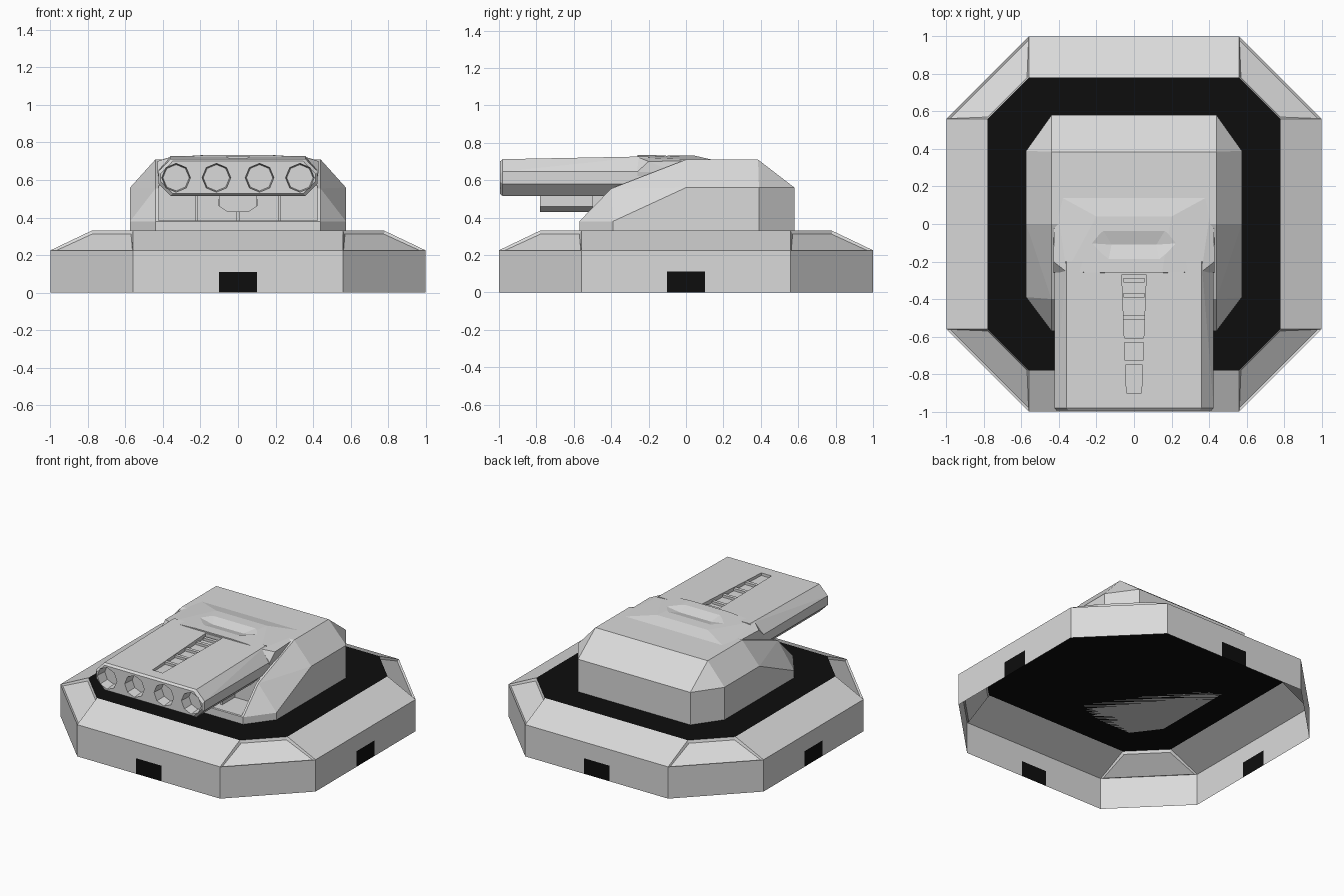
import bpy, bmesh
from math import pi
from mathutils import Matrix, Vector

cube = bpy.data.objects.get("Cube")
if cube:
    bpy.data.objects.remove(cube)


def make_material(name, value):
    mat = bpy.data.materials.new(name)
    mat.use_nodes = True
    colour = (value, value, value, 1)
    mat.diffuse_color = colour
    mat.node_tree.nodes["Principled BSDF"].inputs["Base Color"].default_value = colour
    return mat


GREY = make_material("light_grey", 0.7)
BLACK = make_material("black", 0.004)


def finish(bm, name):
    mesh = bpy.data.meshes.new(name)
    bm.to_mesh(mesh)
    bm.free()
    mesh.materials.append(GREY)
    mesh.materials.append(BLACK)
    obj = bpy.data.objects.new(name, mesh)
    bpy.context.collection.objects.link(obj)
    return obj


def hull(name, points, mirror=True):
    """Flat-sided solid around points, mirrored across x."""
    pts = {tuple(p) for p in points}
    if mirror:
        pts |= {(-x, y, z) for x, y, z in pts}
    bm = bmesh.new()
    verts = [bm.verts.new(p) for p in sorted(pts)]
    res = bmesh.ops.convex_hull(bm, input=verts)
    spare = {g for g in res["geom_interior"] + res["geom_unused"]
             if isinstance(g, bmesh.types.BMVert)}
    bmesh.ops.delete(bm, geom=list(spare), context='VERTS')
    bmesh.ops.dissolve_limit(bm, angle_limit=0.01, verts=bm.verts[:], edges=bm.edges[:])
    bmesh.ops.recalc_face_normals(bm, faces=bm.faces[:])
    return finish(bm, name)


def box(name, x0, x1, y0, y1, z0, z1):
    return hull(name, [(x, y, z) for x in (x0, x1) for y in (y0, y1) for z in (z0, z1)], False)


def cut(obj, cutter):
    cutter.hide_render = True
    mod = obj.modifiers.new("cut", 'BOOLEAN')
    mod.operation = 'DIFFERENCE'
    mod.solver = 'EXACT'
    mod.object = cutter
    bpy.context.view_layer.objects.active = obj
    bpy.ops.object.modifier_apply(modifier=mod.name)
    bpy.data.objects.remove(cutter)


# Base: open octagonal shell with sloped rim, black deck and four black hatches
def octagon(a, b, z):
    xy = [(-b, -a), (b, -a), (a, -b), (a, b), (b, a), (-b, a), (-a, b), (-a, -b)]
    return [Vector((x, y, z)) for x, y in xy]


bm = bmesh.new()


def face(points, mat=0):
    f = bm.faces.new([bm.verts.new(p) for p in points])
    f.material_index = mat
    return f


low, high = octagon(1, 0.56, 0), octagon(1, 0.56, 0.225)
deck = octagon(0.78, 0.56, 0.33)
corners = []
for i in range(8):
    j = (i + 1) % 8
    rim = face([high[i], high[j], deck[j], deck[i]])
    if i % 2:
        corners.append(rim)
        face([low[i], low[j], high[j], high[i]])
        continue
    steps = (0, 0.41, 0.59, 1)
    bottom = [low[i].lerp(low[j], t) for t in steps]
    top = [high[i].lerp(high[j], t) for t in steps]
    for k in (0, 2):
        face([bottom[k], bottom[k + 1], top[k + 1], top[k]])
    mid = [bottom[k].lerp(top[k], 0.49) for k in (1, 2)]
    face([bottom[1], bottom[2], mid[1], mid[0]], 1)
    face([mid[0], mid[1], top[2], top[1]])
face(deck, 1)
bm.normal_update()
bmesh.ops.inset_individual(bm, faces=corners, thickness=0.018, depth=-0.012)
bmesh.ops.remove_doubles(bm, verts=bm.verts[:], dist=0.0005)
finish(bm, "octagonal_base")

# Turret: middle profile joined to shorter side cheeks
middle = [(-0.57, 0.33), (-0.57, 0.38), (-0.4, 0.555), (0, 0.71),
          (0.385, 0.71), (0.58, 0.56), (0.58, 0.33)]
side = [(-0.39, 0.33), (-0.39, 0.38), (0, 0.56), (0.39, 0.56), (0.39, 0.33)]
turret = hull("turret", [(0.44, y, z) for y, z in middle] + [(0.575, y, z) for y, z in side])
cut(turret, box("recess_cutter", -0.425, 0.425, -0.565, -0.36, 0.385, 0.65))

# Ribs in the recess under the guns
for n, x in enumerate((-0.22, 0, 0.22)):
    box(f"recess_rib_{n + 1}", x - 0.007, x + 0.007, -0.5, -0.35, 0.38, 0.53)


# Gun block: chamfered slab with a slightly narrowed muzzle end
def section(y, top, s=0):
    return [(0.36 - s, y, top - s), (0.425 - s, y, 0.645 - s), (0.425 - s, y, 0.58 + s),
            (0.36 - s, y, 0.515 + s)]


guns = hull("gun_block", section(-0.995, 0.712, 0.012) + section(-0.98, 0.712)
            + section(-0.2, 0.727))

# Four octagonal bores
for x in (-0.33, -0.115, 0.115, 0.33):
    bm = bmesh.new()
    place = Matrix.Translation((x, -1, 0.612)) @ Matrix.Rotation(-pi / 2, 4, 'X')
    bmesh.ops.create_cone(bm, cap_ends=True, segments=8, radius1=0.084, radius2=0.07,
                          depth=0.16, matrix=place)
    bmesh.ops.recalc_face_normals(bm, faces=bm.faces[:])
    cut(guns, finish(bm, "bore_cutter"))

# Tapered groove along the top with ladder rungs
cut(guns, hull("groove_cutter", [(x, y, z) for x, y in ((0.065, -0.27), (0.04, -0.9))
                                 for z in (0.695, 0.78)]))
for n, y in enumerate((-0.3, -0.38, -0.5, -0.62, -0.74)):
    box(f"groove_rung_{n + 1}", -0.055, 0.055, y - 0.012, y + 0.012, 0.69, 0.712)

# Mantle: low faceted hood over the gun root, with a visor dent
mantle = hull("mantle", [(0.43, -0.26, 0.645), (0.43, -0.2, 0.7), (0.43, -0.05, 0.64),
                         (0.42, 0.16, 0.705), (0.36, -0.255, 0.722), (0.15, -0.26, 0.734),
                         (0.2, 0.04, 0.732), (0.3, 0.1, 0.6), (0.42, -0.26, 0.6)])
cut(mantle, hull("visor_cutter", [(0.28, -0.1, 0.74), (0.14, -0.21, 0.74),
                                  (0.18, -0.01, 0.74), (0.12, -0.11, 0.712)]))

# Sensor pod slung under the guns
hull("under_pod", [(x, y, z) for y in (-0.78, -0.34)
                   for x, z in ((0.1, 0.515), (0.1, 0.46), (0.055, 0.43))])
for name, s in (("right", -1), ("left", 1)):
    box(f"pod_plate_{name}", s * 0.1, s * 0.107, -0.74, -0.45, 0.465, 0.495)
